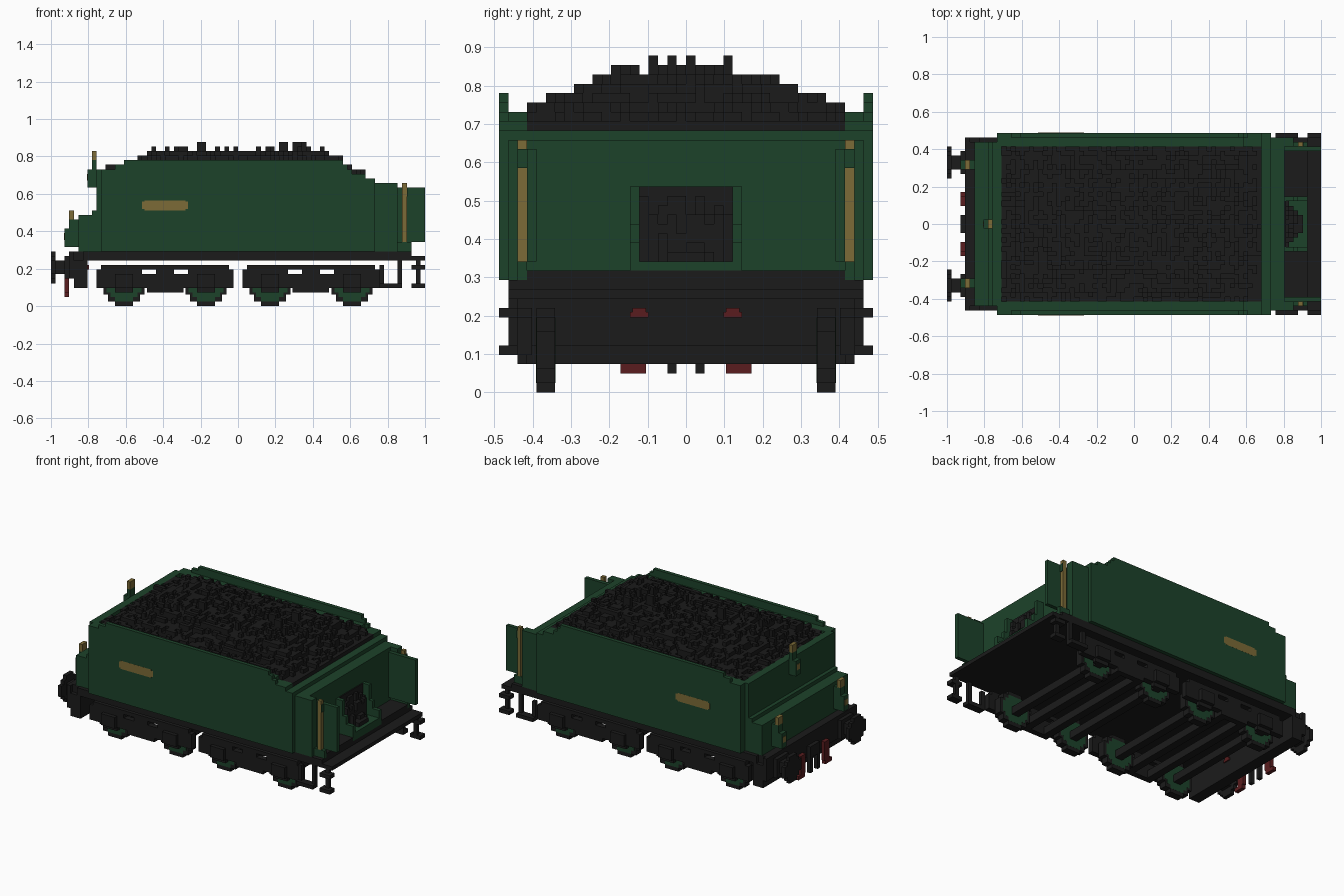
import bpy
import bmesh
import random
from mathutils import Vector

random.seed(4)
UNIT = 2 / 82  # one block of the grid

default_cube = bpy.data.objects.get("Cube")
if default_cube:
    bpy.data.objects.remove(default_cube, do_unlink=True)


def material(name, red, green, blue):
    mat = bpy.data.materials.new(name)
    mat.use_nodes = True
    color = (red, green, blue, 1)
    mat.diffuse_color = color
    shader = mat.node_tree.nodes["Principled BSDF"]
    shader.inputs["Base Color"].default_value = color
    shader.inputs["Roughness"].default_value = 0.8
    return mat


GREEN = material("dark green paint", .012, .055, .023)
BLACK = material("black iron", .011, .011, .011)
GOLD = material("brass", .2, .145, .038)
RED = material("dark red", .1, .012, .013)


def add_block(bm, block):
    """Add one box given as x0, x1, y0, y1, z0, z1 in grid units."""
    x0, x1, y0, y1, z0, z1 = block
    low, high = Vector((x0, y0, z0)) * UNIT, Vector((x1, y1, z1)) * UNIT
    center, size = (low + high) / 2, high - low
    for vert in bmesh.ops.create_cube(bm, size=1)["verts"]:
        vert.co = center + vert.co * size


def build(name, mat, blocks):
    bm = bmesh.new()
    for block in blocks:
        add_block(bm, block)
    mesh = bpy.data.meshes.new(name)
    bm.to_mesh(mesh)
    bm.free()
    mesh.materials.append(mat)
    obj = bpy.data.objects.new(name, mesh)
    bpy.context.collection.objects.link(obj)


def build_pair(name, mat, blocks):
    """Build the +y part and its mirrored twin."""
    build("left_" + name, mat, blocks)
    twins = [(a, b, -d, -c, e, f) for a, b, c, d, e, f in blocks]
    build("right_" + name, mat, twins)


def wide(x0, x1, half, z0, z1):
    """A block centred across the width."""
    return (x0, x1, -half, half, z0, z1)


def disc(x, z, y0, y1, steps):
    """Stepped disc standing across y, from half-width and half-height pairs."""
    return [(x - w, x + w, y0, y1, z - h, z + h) for w, h in steps]


# Tank body and bulkheads
build("tank_body", GREEN, [
    wide(-30, 28, 19, 12, 28),
    wide(-31, -29, 18, 12, 30),
    wide(-30, -29, 19, 12, 30),
    wide(28, 30, 20, 12, 28),
    wide(30, 33, 19, 12, 27),
])
build("rear_tank", GREEN, [
    wide(-35, -31, 18, 12, 20),
    wide(-32, -31, 18, 20, 21),
])

# Side sheets with a stepped top edge
top_steps = [(-30, -27, 30), (-27, -25, 31), (-25, 23, 32), (23, 24, 31),
             (24, 25, 30), (25, 28, 29), (28, 30, 28)]
build_pair("side_sheet", GREEN,
           [(a, b, 19, 20, 12, top) for a, b, top in top_steps])
build_pair("side_ledge", GREEN, [(-30, 24, 17, 19, 28, 30), (24, 28, 17, 19, 28, 29)])
build_pair("name_plate", GOLD, [
    (-21, -11, 20, 20.02, 21.3, 22.9),
    (-20.5, -11.5, 20, 20.02, 21, 23.2),
])


def coal_height(x, y):
    side = 17 - abs(y + .5)
    height = min(34, 30.5 + .42 * side, 29.5 + .42 * (x + 29), 29 + .6 * (27 - x))
    height = round(height) + random.choice((-1, -1, 0, 0))
    if side > 9 and random.random() < .06:
        height += 1
    return max(29, height)


# Coal heap made of uneven columns, each reaching down to its lowest neighbour
heights = {(x, y): coal_height(x, y) for x in range(-29, 28) for y in range(-17, 17)}
for x, y in ((-13, 3), (-9, -4), (9, 0), (12, -2), (13, 4)):  # a few large lumps
    heights[x, y] = heights[x + 1, y] = 36 if y != 3 else 35
coal = []
for (x, y), top in heights.items():
    around = [heights.get(spot, 28)
              for spot in ((x - 1, y), (x + 1, y), (x, y - 1), (x, y + 1))]
    coal.append((x, x + 1, y, y + 1, min(top - 1, *around), top))
build("coal_heap", BLACK, coal)

# Cab end: wing plates, handrails, floor and coal chute
build_pair("wing_plate", GREEN, [
    (33, 41, 16, 17, 14, 26),
    (33, 35, 17, 19, 12, 27),
    (35, 38, 17, 18, 12, 14),
    (37, 37.2, 17, 18, 24, 26),
])
build_pair("handrail", GOLD, [(36, 37, 17, 18, 14, 27)])
build("cab_floor", BLACK, [wide(33, 38, 17, 12, 13)])
build("chute_base", GREEN, [wide(33, 38, 6, 12, 14)])
build_pair("chute_jamb", GREEN, [
    (33, 35, 5, 6, 14, 22),
    (35, 36, 5, 6, 14, 18),
    (36, 38, 5, 6, 14, 16),
])
chute_coal = [wide(33, 33.3, 5, 14, 22)]
for x in range(33, 37):
    half = 38 - x
    for y in range(-half, half):
        top = 21 - 2 * (x - 33) - random.randint(0, 2)
        chute_coal.append((x, x + 1, y, y + 1, 14, max(15, top)))
build("chute_coal", BLACK, chute_coal)

# Underframe and buffer beam
build("deck", BLACK, [wide(-34, 38, 19, 10, 12), wide(38, 41, 19, 10, 11)])
build("buffer_beam", BLACK, [wide(-36, -33, 18, 4, 12), wide(-37, -36, 19, 6, 12),
                             wide(-36, -33, 19, 4, 10)])

# Buffers
head = [(-41, -40, 13.5 - w, 13.5 + w, 8.5 - h, 8.5 + h)
        for w, h in ((3.5, 1.5), (2.5, 2.5), (1.5, 3.5))]
build_pair("buffer", BLACK, head + [
    (-40, -37, 12, 15, 7, 10),
    (-38, -37, 11, 16, 6, 11),
])

# Hoses and coupling
build_pair("brake_hose", RED, [
    (-38, -37, 4, 6, 3, 8),
    (-38, -37, 4.3, 7, 2, 3),
    (-33, -32.7, 4, 6, 8, 8.6),
    (-33, -32.7, 4.3, 5.7, 8.6, 9),
])
build_pair("coupling_link", BLACK, [(-38, -37, 1, 2, 2, 7)])
build("coupling_hook", BLACK, [wide(-38, -37, 2, 6, 9)])

# Lamp irons and lamps
build_pair("lower_lamp_iron", GREEN, [
    (-38, -36, 12, 14, 13, 17),
    (-37, -35, 12, 14, 13, 19),
])
build_pair("lower_lamp", GOLD, [(-37, -36, 12, 14, 19, 21),
                                (-38.1, -38, 12.4, 13.6, 14.5, 16)])
build("upper_lamp_iron", GREEN, [wide(-33, -31, 1, 26, 30), wide(-32, -31, 1, 30, 32)])
build("upper_lamp", GOLD, [wide(-32, -31, 1, 32, 34), wide(-33.1, -33, .6, 27.5, 29)])

# Bogies: side frames, cross bars, wheels and axle boxes
for bogie, mid in (("rear", -16), ("cab", 16)):
    build_pair(bogie + "_frame", BLACK, [
        (mid - 14, mid + 14, 16.5, 18, 8, 9),
        (mid - 15, mid - 5, 16.5, 18, 7, 8),
        (mid - 2, mid + 2, 16.5, 18, 7, 8),
        (mid + 5, mid + 15, 16.5, 18, 7, 8),
        (mid - 15, mid + 15, 16.5, 18, 4, 7),
        (mid - 4, mid + 4, 16.5, 18, 3, 4),
    ])
    build(bogie + "_cross_bars", BLACK,
          [wide(mid + a, mid + a + 2, 17, 3, 5) for a in (-4, 2)])
    for end, offset in (("outer", -9), ("inner", 9)):
        x = mid + offset
        label = bogie + "_" + end
        build_pair(label + "_tyre", BLACK,
                   disc(x, 4.5, 14, 16, ((2, 4.5), (3.5, 3.5), (4.5, 2))))
        build_pair(label + "_wheel", GREEN,
                   disc(x, 4.5, 13.97, 16.03, ((2, 3.5), (3, 2.5), (3.8, 1.5))))
        build(label + "_axle", BLACK, [wide(x - 1, x + 1, 17, 3, 5)])
        build_pair(label + "_axle_box", BLACK, [
            (x - 2, x + 2, 18, 19, 4, 7),
            (x - 2, x + 2, 17, 18, 3, 4),
        ])

# Hanging steps at the cab corners
build_pair("cab_step", BLACK, [
    (31, 36, 18, 20, 4, 5),
    (38, 41, 18, 20, 4, 5),
    (38, 41, 18, 20, 8, 9),
    (35, 36, 18, 19, 5, 10),
    (39, 40, 18, 19, 5, 10),
    (31, 32, 18, 19, 5, 9),
])
